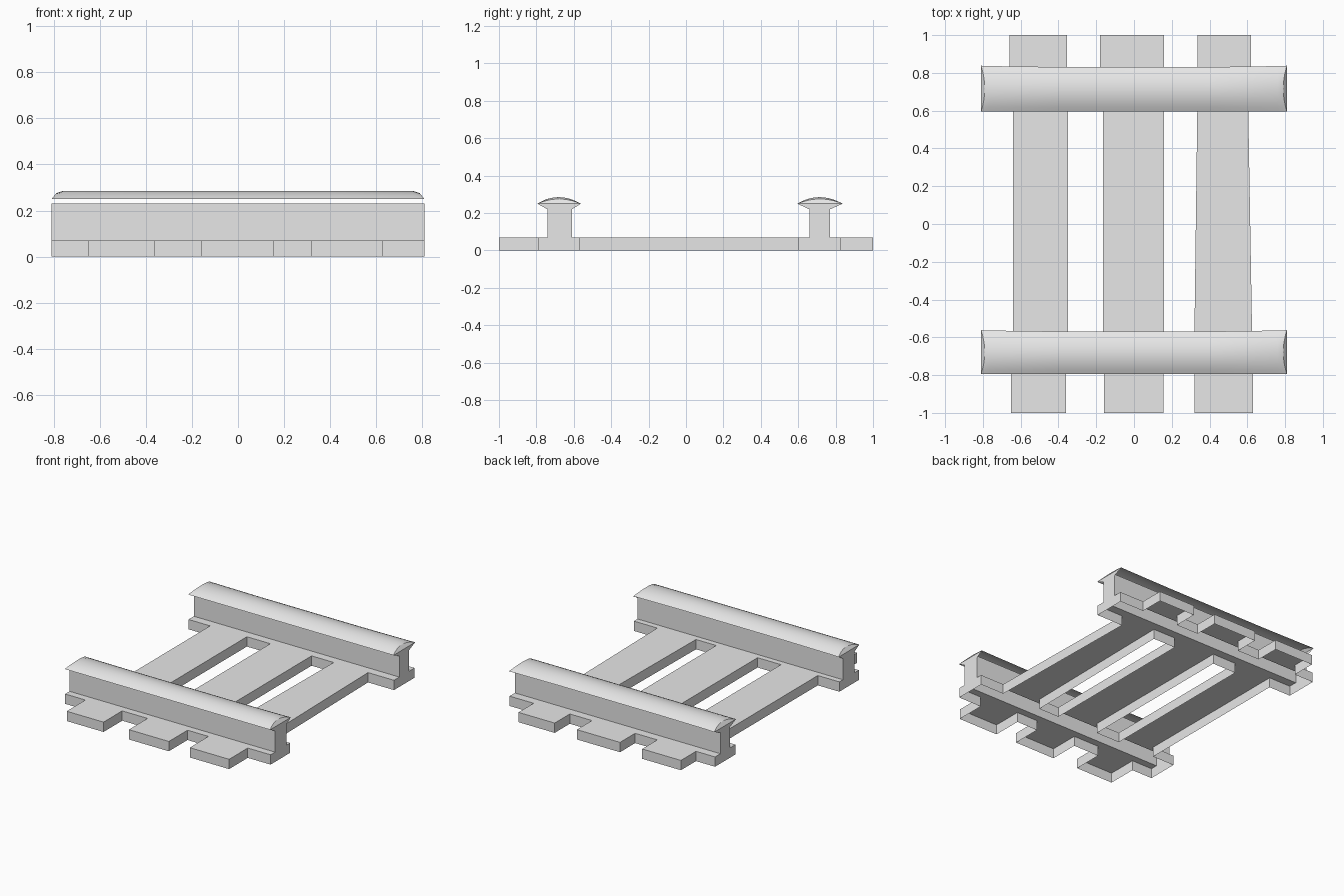
import bpy, bmesh

cube = bpy.data.objects.get("Cube")
if cube:
    bpy.data.objects.remove(cube, do_unlink=True)

grey = bpy.data.materials.new("plain_grey")
grey.use_nodes = True
grey.diffuse_color = (0.8, 0.8, 0.8, 1)
grey.node_tree.nodes["Principled BSDF"].inputs["Base Color"].default_value = (0.8, 0.8, 0.8, 1)

END, DECK, WEB_TOP, HEAD = 0.81, 0.07, 0.23, 0.25


def finish(bm, name, smooth=False):
    bmesh.ops.recalc_face_normals(bm, faces=bm.faces)
    mesh = bpy.data.meshes.new(name)
    bm.to_mesh(mesh)
    bm.free()
    mesh.materials.append(grey)
    obj = bpy.data.objects.new(name, mesh)
    bpy.context.collection.objects.link(obj)
    if smooth:
        bpy.ops.object.select_all(action='DESELECT')
        obj.select_set(True)
        bpy.context.view_layer.objects.active = obj
        bpy.ops.object.shade_smooth_by_angle(angle=0.4)
    return obj


# Each rail: outer flange edge, web sides, outer flange edge (y)
rails = {"front": (-0.79, -0.74, -0.61, -0.57), "back": (0.60, 0.66, 0.77, 0.83)}

# Sleeper edges (x) for each stretch of the deck
front_x = (-0.65, -0.36, -0.16, 0.155, 0.32, 0.63)
inner_front_x = (-0.64, -0.35, -0.165, 0.16, 0.32, 0.625)
inner_back_x = (-0.64, -0.35, -0.165, 0.16, 0.335, 0.605)
back_x = (-0.66, -0.355, -0.18, 0.16, 0.335, 0.62)
f, b = rails["front"], rails["back"]
rows = [(-1, front_x), (f[0], front_x), (f[1], front_x),
        (f[2], inner_front_x), (f[3], inner_front_x),
        (b[0], inner_back_x), (b[1], inner_back_x),
        (b[2], back_x), (b[3], back_x), (1, back_x)]

# Hollow deck: sleepers and flanges, open below, with open slots under the webs
bm = bmesh.new()
grid = [[bm.verts.new((x, y, DECK)) for x in (-END, *xs, END)] for y, xs in rows]
layout = "SF.FSF.FS"  # sleeper band, flange band, web slot
for r, kind in enumerate(layout):
    columns = {"S": (1, 3, 5), "F": range(7), ".": ()}[kind]
    for c in columns:
        bm.faces.new((grid[r][c], grid[r][c + 1], grid[r + 1][c + 1], grid[r + 1][c]))
bmesh.ops.delete(bm, geom=[v for v in bm.verts if not v.link_faces], context='VERTS')

# Drop skirts from the outside rims, raise web sides from the slot rims
web_ys = [y for rail in rails.values() for y in rail[1:3]]
for edge in [e for e in bm.edges if e.is_boundary]:
    p, q = edge.verts
    if abs(p.co.x) == abs(q.co.x) and abs(abs(p.co.x) - END) < 0.001 and p.co.x == q.co.x:
        continue
    in_web = all(any(abs(v.co.y - y) < 0.001 for y in web_ys) for v in (p, q))
    z = WEB_TOP if in_web else 0
    new = [bm.verts.new((v.co.x, v.co.y, z)) for v in (q, p)]
    bm.faces.new((p, q, *new))
bmesh.ops.remove_doubles(bm, verts=bm.verts, dist=0.0005)
finish(bm, "deck_and_webs")

for label, (y0, w0, w1, y1) in rails.items():
    # End plates follow the whole rail section
    bm = bmesh.new()
    section = [(y0, 0), (y1, 0), (y1, DECK), (w1, DECK), (w1, 0.22), (y1 + 0.008, HEAD),
               (y0 - 0.005, HEAD), (w0, 0.22), (w0, DECK), (y0, DECK)]
    for x in (-END, END):
        bm.faces.new([bm.verts.new((x, y, z)) for y, z in section])
    end = finish(bm, label + "_rail_end_plates")

    # Domed head, open below, with rounded-off sloping ends
    bm = bmesh.new()
    stations = [(END, 0.02, 0.025, 0.008), (0.76, 0, 0.035, 0.006), (0.4, 0, 0.035, 0.001)]
    stations += [(-x, -inset, rise, flare) for x, inset, rise, flare in reversed(stations)]
    steps = 10
    rings = []
    for x, inset, rise, flare in stations:
        low, high = y0 - 0.005, y1 + flare
        ring = []
        for i in range(steps + 1):
            t = i / steps
            arch = 1 - (2 * t - 1) ** 2
            ring.append(bm.verts.new((x - inset * arch, low + (high - low) * t, HEAD + rise * arch)))
        rings.append(ring)
    for one, two in zip(rings, rings[1:]):
        for i in range(steps):
            bm.faces.new((one[i], one[i + 1], two[i + 1], two[i]))
    bm.faces.new(rings[0])
    bm.faces.new(rings[-1])
    finish(bm, label + "_rail_head", smooth=True)
